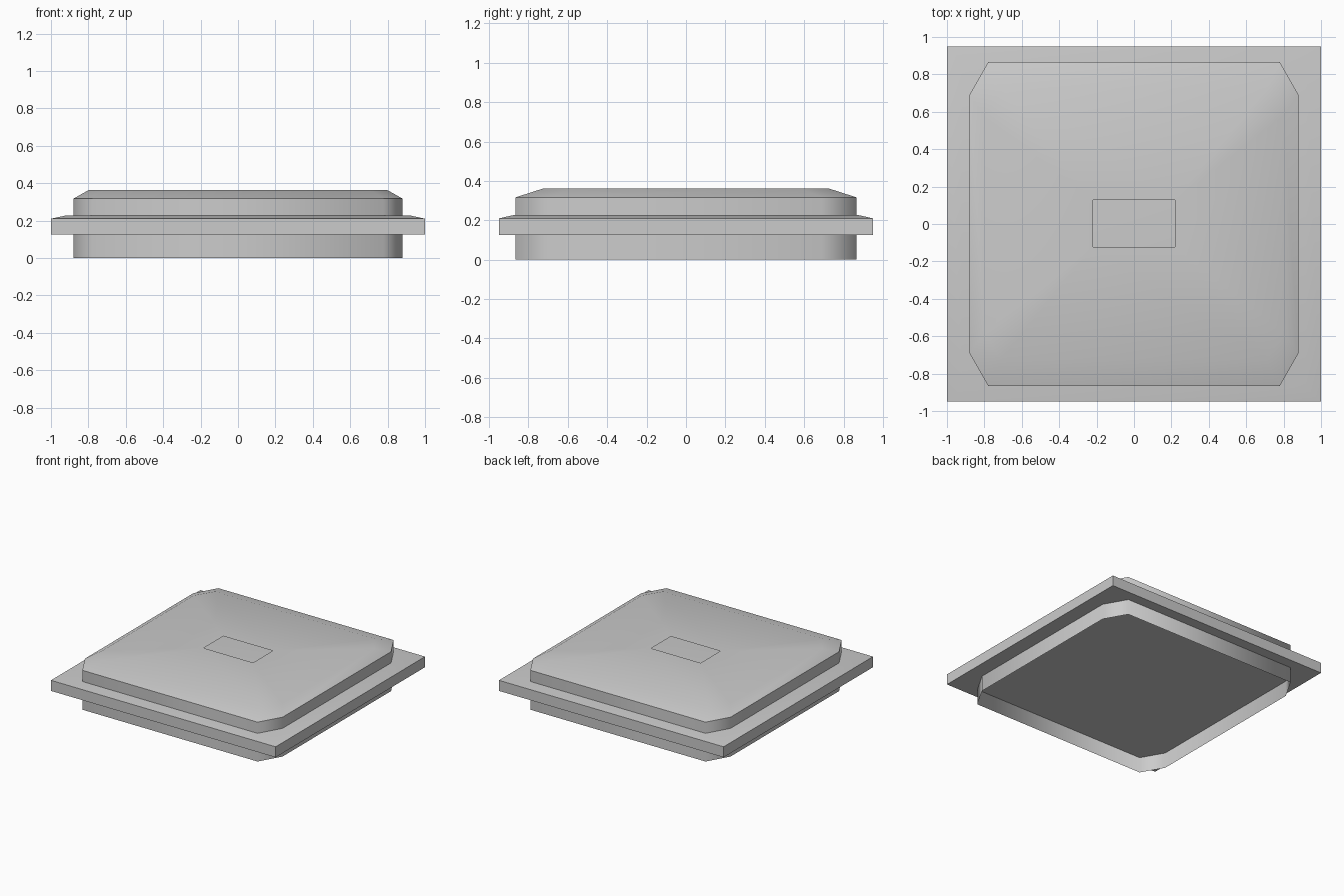
import bpy
import bmesh

if "Cube" in bpy.data.objects:
    bpy.data.objects.remove(bpy.data.objects["Cube"])


def octagon(bm, x, y, cx, cy, z):
    """Rectangle outline with cut corners, counter-clockwise from +x +y."""
    pts = [(x, cy), (cx, y), (-cx, y), (-x, cy),
           (-x, -cy), (-cx, -y), (cx, -y), (x, -cy)]
    return [bm.verts.new((px, py, z)) for px, py in pts]


def rectangle(bm, x, y, z, oy=0.0):
    pts = [(x, y), (-x, y), (-x, -y), (x, -y)]
    return [bm.verts.new((px, py + oy, z)) for px, py in pts]


def bridge(bm, rings):
    """Side walls between successive outlines."""
    n = len(rings[0])
    for low, high in zip(rings, rings[1:]):
        for i in range(n):
            j = (i + 1) % n
            bm.faces.new((low[i], low[j], high[j], high[i]))


def finish(bm, name, angle):
    mesh = bpy.data.meshes.new(name)
    bm.to_mesh(mesh)
    bm.free()
    obj = bpy.data.objects.new(name, mesh)
    bpy.context.collection.objects.link(obj)
    bpy.ops.object.select_all(action='DESELECT')
    obj.select_set(True)
    bpy.context.view_layer.objects.active = obj
    bpy.ops.object.shade_smooth_by_angle(angle=angle)


# Cut-corner cover: open underneath, bevelled rim, rectangular slot in the top
bm = bmesh.new()
rings = [octagon(bm, 0.88, 0.865, 0.78, 0.69, 0.0),
         octagon(bm, 0.88, 0.865, 0.78, 0.69, 0.317),
         octagon(bm, 0.80, 0.725, 0.71, 0.58, 0.362)]
bridge(bm, rings)
rim = rings[-1]
slot = rectangle(bm, 0.22, 0.125, 0.362, 0.003)
for i in range(4):
    p, q, r = rim[2 * i], rim[2 * i + 1], rim[(2 * i + 2) % 8]
    bm.faces.new((slot[i], p, q))
    bm.faces.new((slot[i], q, r, slot[(i + 1) % 4]))
finish(bm, "cover", 1.055)

# Square-cornered plate through the middle, seen through slot and open base
bm = bmesh.new()
rings = [rectangle(bm, 1.0, 0.95, 0.125),
         rectangle(bm, 1.0, 0.95, 0.21),
         rectangle(bm, 0.92, 0.875, 0.227)]
bridge(bm, rings)
bm.faces.new(rings[0][::-1])
bm.faces.new(rings[-1])
finish(bm, "middle_plate", 1.055)
